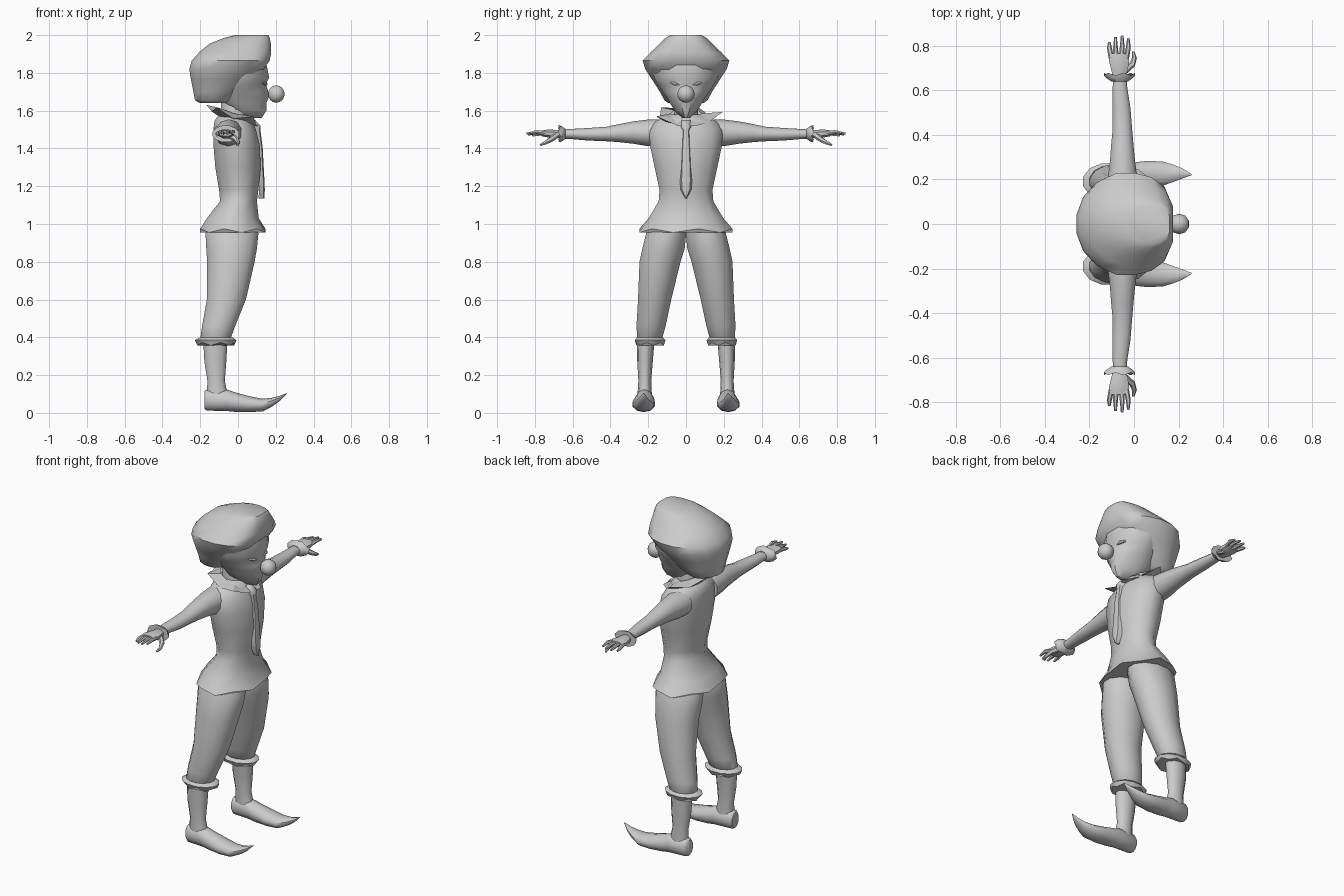
import bpy, bmesh, math
from mathutils import Vector

grey = bpy.data.materials.new("plain grey")
grey.diffuse_color = (0.6, 0.6, 0.6, 1)


def finish(name, bm, mirror=False, angle=50):
    bmesh.ops.recalc_face_normals(bm, faces=bm.faces[:])
    me = bpy.data.meshes.new(name)
    bm.to_mesh(me)
    bm.free()
    me.materials.append(grey)
    ob = bpy.data.objects.new(name, me)
    bpy.context.collection.objects.link(ob)
    if mirror:
        m = ob.modifiers.new("mirror", 'MIRROR')
        m.use_axis = (False, True, False)
    bpy.context.view_layer.objects.active = ob
    ob.select_set(True)
    bpy.ops.object.shade_smooth_by_angle(angle=math.radians(angle))
    ob.select_set(False)
    return ob


def skin(bm, rings, caps=True):
    vs = [[bm.verts.new(p) for p in r] for r in rings]
    n = len(vs[0])
    for a, b in zip(vs, vs[1:]):
        for i in range(n):
            j = (i + 1) % n
            bm.faces.new((a[i], a[j], b[j], b[i]))
    if caps:
        bm.faces.new(vs[0])
        bm.faces.new(vs[-1])


def oval(u0, u1, v0, v1, n=12, power=1.0, mid=None):
    """Oval inside a box; power < 1 squares its +u side, mid is the widest place."""
    mid = (u0 + u1) / 2 if mid is None else mid
    out = []
    for k in range(n):
        t = 2 * math.pi * (k + 0.5) / n
        c, s = math.cos(t) / math.cos(math.pi / n), math.sin(t)
        p = power if c > 0 else 1
        u = mid + (u1 - mid if c > 0 else u0 - mid) * abs(c)
        v = (v0 + v1) / 2 + (v1 - v0) / 2 * math.copysign(abs(s) ** p, s)
        out.append((u, v))
    return out


def loft(name, axis, rows, mirror=False, jag=0, **kw):
    """Rows are (position, u0, u1, v0, v1) across the chosen axis."""
    rings = []
    for i, (w, *box) in enumerate(rows):
        ring = []
        for k, (u, v) in enumerate(oval(*box, **kw)):
            h = w + (jag * (-1) ** k if i == 0 else 0)
            ring.append({'z': (u, v, h), 'y': (u, h, v), 'x': (h, u, v)}[axis])
        rings.append(ring)
    bm = bmesh.new()
    skin(bm, rings)
    return finish(name, bm, mirror)


def tube(bm, pts, radii, n=6):
    """Tapering round rod along a few points."""
    pts = [Vector(p) for p in pts]
    rings = []
    for i, p in enumerate(pts):
        d = pts[min(i + 1, len(pts) - 1)] - pts[max(i - 1, 0)]
        q = d.to_track_quat('Z', 'Y')
        rings.append([p + q @ Vector((math.cos(a) * radii[i], math.sin(a) * radii[i], 0))
                      for a in (2 * math.pi * k / n for k in range(n))])
    skin(bm, rings)


# Shirt with flared hem
loft("shirt", 'z', [(z, a, b, -w, w) for z, a, b, w in (
    (0.965, -.20, .145, .255), (1.03, -.165, .11, .205), (1.12, -.095, .10, .15),
    (1.18, -.10, .108, .145), (1.30, -.12, .12, .172), (1.42, -.13, .115, .198),
    (1.50, -.13, .095, .20), (1.545, -.125, .07, .165), (1.58, -.10, .05, .085))],
    jag=0.01)

# Neck and face
loft("neck", 'z', [(1.54, -.09, .05, -.07, .07), (1.68, -.09, .05, -.06, .06)])
loft("face", 'z', [(z, a, b, -w, w) for z, a, b, w in (
    (1.56, .03, .125, .022), (1.60, -.03, .15, .062), (1.64, -.08, .15, .088),
    (1.67, -.1, .162, .105), (1.70, -.1, .16, .128), (1.74, -.1, .148, .155),
    (1.775, -.1, .165, .175), (1.85, -.1, .15, .19))], mid=0.0)

# Hair: bulky cap, square at the fringe and rounded behind
loft("hair", 'z', [(z, a, b, -w, w) for z, a, b, w in (
    (1.64, -.20, -.06, .095), (1.655, -.228, -.04, .115), (1.70, -.236, .02, .14),
    (1.77, -.25, .085, .185), (1.82, -.258, .135, .218), (1.865, -.245, .168, .232),
    (1.91, -.205, .176, .188), (1.955, -.15, .174, .14), (1.985, -.075, .168, .11),
    (2.0, -.015, .16, .085))], power=0.55, n=16)

# Round nose and eyes
bm = bmesh.new()
bmesh.ops.create_uvsphere(bm, u_segments=10, v_segments=8, radius=0.046)
bmesh.ops.translate(bm, verts=bm.verts, vec=(.203, 0, 1.688))
finish("nose", bm)
bm = bmesh.new()
tube(bm, [(.152, .035, 1.735), (.147, .06, 1.742), (.118, .09, 1.75)], [.003, .010, .003])
finish("eye", bm, True)

# Pointed collar
bm = bmesh.new()
inner, low, outer = [], [], []
spread = [.15, .13, .18, .13, .15, .12, .15, .13, .18, .13]
for k, r in enumerate(spread):
    a = 2 * math.pi * (k + 0.5) / 10
    c, s = math.cos(a), math.sin(a)
    drop = 1.568 - 0.04 * c + (0.025 if r > .14 and c < .9 else -0.01)
    inner.append((-.02 + .08 * c, .08 * s, 1.585 - .03 * c))
    outer.append((-.025 + r * c, r * 1.08 * s, drop))
    low.append((-.02 + .09 * c, .10 * s, 1.545 - .03 * c))
skin(bm, [inner, outer, low], False)
finish("collar", bm, angle=30)

# Necktie
bm = bmesh.new()
skin(bm, [[(x - .025, -w, z), (x, -w * .7, z), (x + .006, 0, z), (x, w * .7, z),
           (x - .025, w, z)]
          for z, x, w in ((1.55, .085, .026), (1.52, .112, .03), (1.495, .113, .018),
                          (1.40, .125, .025), (1.23, .134, .033), (1.18, .136, .028),
                          (1.135, .134, .004))])
finish("necktie", bm)

# Breeches
loft("breeches", 'z', [
    (1.0, -.15, .095, 0, .19), (.95, -.172, .108, -.005, .215),
    (.87, -.168, .10, .003, .235), (.80, -.163, .088, .025, .25),
    (.60, -.165, .042, .075, .257), (.46, -.19, -.015, .105, .265),
    (.39, -.20, -.04, .125, .26), (.37, -.18, -.06, .15, .25)], True)
loft("breeches_cuff", 'z', [
    (.365, -.215, -.02, .115, .265), (.385, -.228, -.008, .106, .274),
    (.40, -.20, -.03, .12, .262)], True, jag=0.008)

# Stockings and curled shoes
loft("lower_leg", 'z', [
    (.40, -.185, -.055, .165, .26), (.27, -.178, -.062, .176, .258),
    (.17, -.162, -.07, .184, .252), (.08, -.165, -.05, .18, .258)], True, n=10)
loft("shoe", 'x', [
    (-.178, .188, .25, .022, .115), (-.165, .178, .262, .012, .124),
    (-.06, .172, .268, .010, .124), (-.02, .168, .274, .006, .110),
    (.06, .165, .283, .004, .088), (.13, .172, .28, .008, .075),
    (.18, .19, .265, .033, .080), (.22, .205, .248, .062, .090),
    (.258, .219, .224, .101, .105)], True, n=10)

# Sleeves and wrist frills
loft("sleeve", 'y', [
    (.12, -.125, .03, 1.41, 1.555), (.20, -.118, .015, 1.412, 1.553),
    (.28, -.108, .005, 1.425, 1.543), (.36, -.102, -.003, 1.434, 1.528),
    (.42, -.096, -.008, 1.438, 1.515), (.52, -.096, -.016, 1.442, 1.508),
    (.61, -.096, -.03, 1.450, 1.503), (.66, -.092, -.034, 1.452, 1.50)], True, n=10)
loft("wrist_frill", 'y', [
    (.672, -.135, .005, 1.432, 1.522), (.655, -.125, -.005, 1.437, 1.517),
    (.638, -.10, -.028, 1.45, 1.505)], True, jag=0.006)

# Hand with four fingers and a thumb
loft("palm", 'y', [
    (.65, -.09, -.038, 1.457, 1.497), (.69, -.102, -.028, 1.452, 1.50),
    (.73, -.112, -.022, 1.456, 1.502), (.765, -.112, -.026, 1.464, 1.496)], True, n=8)
bm = bmesh.new()
for x, tip, z in ((-.102, .815, 1.468), (-.08, .838, 1.474),
                  (-.056, .845, 1.478), (-.034, .832, 1.48)):
    x2 = x + (x + .068) * .25
    tube(bm, [(x, .745, 1.48), (x2, .79, z + .008), (x2, tip, z)], [.012, .011, .006])
tube(bm, [(-.04, .69, 1.468), (-.008, .715, 1.447), (.002, .745, 1.43), (-.004, .772, 1.418)],
     [.017, .014, .011, .006])
finish("fingers", bm, True)
